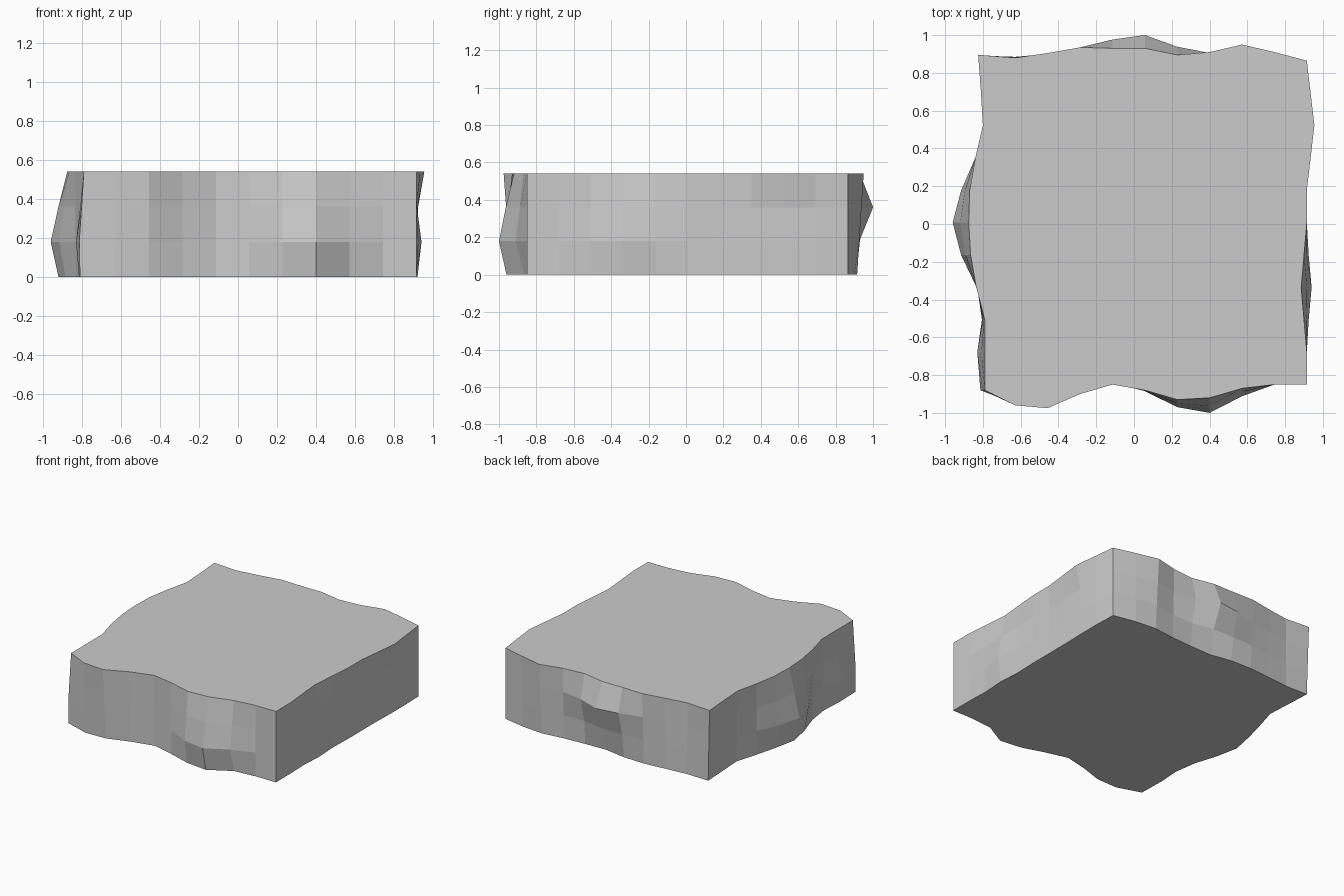
import bpy, bmesh

if "Cube" in bpy.data.objects:
    bpy.data.objects.remove(bpy.data.objects["Cube"])

N, ROWS, H = 10, 3, 0.54

# Each side: bottom edge, top edge, and bulges {column: (lower row, upper row)}
front = ([-.88, -.94, -.935, -.88, -.84, -.885, -.94, -.96, -.865, -.85, -.85],
         [-.88, -.96, -.975, -.90, -.85, -.88, -.93, -.92, -.87, -.85, -.85],
         {6: (-.033, -.017), 7: (-.053, -.03), 8: (-.045, -.02)})
back = ([.89, .885, .90, .915, .91, .88, .885, .895, .915, .90, .865],
        [.895, .88, .905, .935, .93, .93, .895, .91, .95, .91, .865],
        {4: (.013, .053), 5: (.03, .087), 6: (.01, .047)})
left = ([-.81, -.815, -.805, -.83, -.885, -.92, -.885, -.84, -.79, -.80, -.81],
        [-.79, -.79, -.79, -.835, -.865, -.875, -.87, -.84, -.80, -.81, -.825],
        {0: (-.01, -.005), 1: (-.023, -.01), 4: (-.037, -.02),
         5: (-.055, -.03), 6: (-.035, -.02)})
right = ([.915, .915, .91, .92, .91, .915, .915, .915, .92, .92, .915],
         [.915, .915, .90, .885, .90, .915, .915, .935, .955, .935, .915],
         {2: (.018, .01), 3: (.032, .02), 4: (.018, .01),
          7: (0, -.008), 8: (-.01, -.02), 9: (0, -.008)})


def offset(side, i, row):
    low, high, bulge = side
    t = row / ROWS
    extra = bulge.get(i, (0, 0))[row - 1] if 0 < row < ROWS else 0
    return low[i] + (high[i] - low[i]) * t + extra


def ring(row):
    """Outline of the slab at one level, counter-clockwise."""
    x = [-.80 + 1.715 * i / N for i in range(N + 1)]
    y = [-.85 + 1.715 * i / N for i in range(N + 1)]
    x[0] = offset(left, 0, row)
    f = [(x[i], offset(front, i, row)) for i in range(N)]
    r = [(offset(right, i, row), y[i]) for i in range(N)]
    x[0] = offset(left, N, row)
    b = [(x[i], offset(back, i, row)) for i in range(N, 0, -1)]
    y[N] = offset(back, 0, row)
    l = [(offset(left, i, row), y[i]) for i in range(N, 0, -1)]
    return [(px, py, H * row / ROWS) for px, py in f + r + b + l]


# Rough stone slab: stacked outlines, faceted walls, flat caps
bm = bmesh.new()
rings = [[bm.verts.new(p) for p in ring(k)] for k in range(ROWS + 1)]
for lo, hi in zip(rings, rings[1:]):
    for i in range(len(lo)):
        j = (i + 1) % len(lo)
        bm.faces.new((lo[i], lo[j], hi[j], hi[i]))
bm.faces.new(rings[-1])
bm.faces.new(rings[0][::-1])
bmesh.ops.recalc_face_normals(bm, faces=bm.faces)

mesh = bpy.data.meshes.new("stone_slab")
bm.to_mesh(mesh)
bm.free()
slab = bpy.data.objects.new("stone_slab", mesh)
bpy.context.collection.objects.link(slab)
